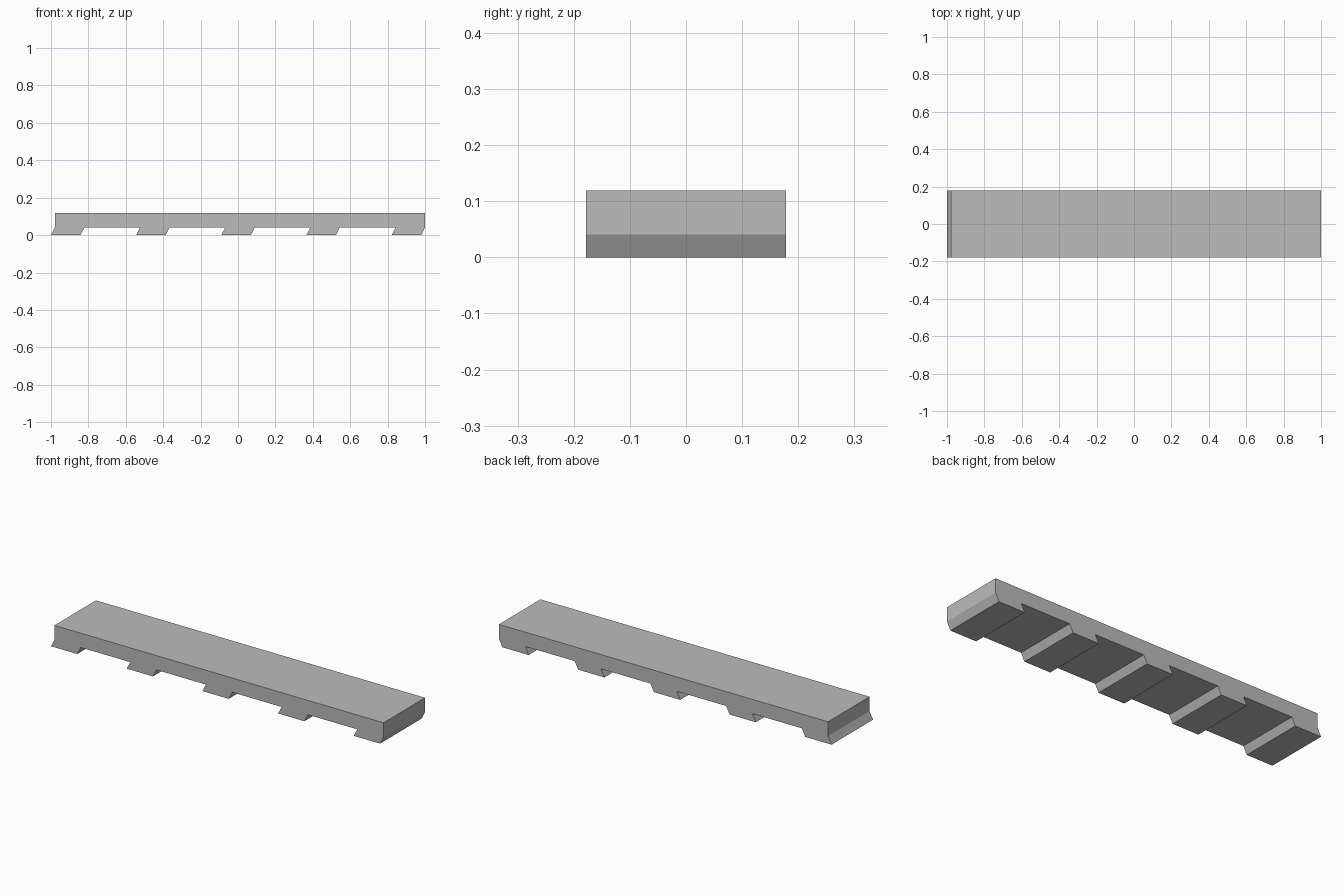
import bpy
import bmesh
from mathutils import Vector

cube = bpy.data.objects.get("Cube")
if cube:
    bpy.data.objects.remove(cube, do_unlink=True)

HALF_DEPTH = 0.178
HEIGHT = 0.119
FOOT_HEIGHT = 0.041
FOOT_WIDTH = 0.158
SLANT = 0.021
FOOT_COUNT = 5
PITCH = (2 - SLANT - FOOT_WIDTH) / (FOOT_COUNT - 1)

# Plain grey material
grey = bpy.data.materials.new("plain grey")
grey.use_nodes = True
colour = (0.5, 0.5, 0.5, 1)
grey.diffuse_color = colour
grey.node_tree.nodes["Principled BSDF"].inputs["Base Color"].default_value = colour

# Side profile: a flat bar with a row of slanted feet along its underside
profile = []
for i in range(FOOT_COUNT):
    left = -1 + i * PITCH
    right = left + FOOT_WIDTH
    profile += [(left + SLANT, FOOT_HEIGHT), (left, 0),
                (right, 0), (right + SLANT, FOOT_HEIGHT)]
profile += [(1, HEIGHT), (-1 + SLANT, HEIGHT)]

# Extrude the profile through the depth of the bar
bm = bmesh.new()
front = bm.faces.new([bm.verts.new((x, -HALF_DEPTH, z)) for x, z in profile])
extruded = bmesh.ops.extrude_face_region(bm, geom=[front], use_keep_orig=True)
back_verts = [g for g in extruded["geom"] if isinstance(g, bmesh.types.BMVert)]
bmesh.ops.translate(bm, verts=back_verts, vec=Vector((0, 2 * HALF_DEPTH, 0)))
bmesh.ops.recalc_face_normals(bm, faces=bm.faces)

mesh = bpy.data.meshes.new("notched_bar")
bm.to_mesh(mesh)
bm.free()
mesh.materials.append(grey)
bar = bpy.data.objects.new("notched_bar", mesh)
bpy.context.collection.objects.link(bar)
